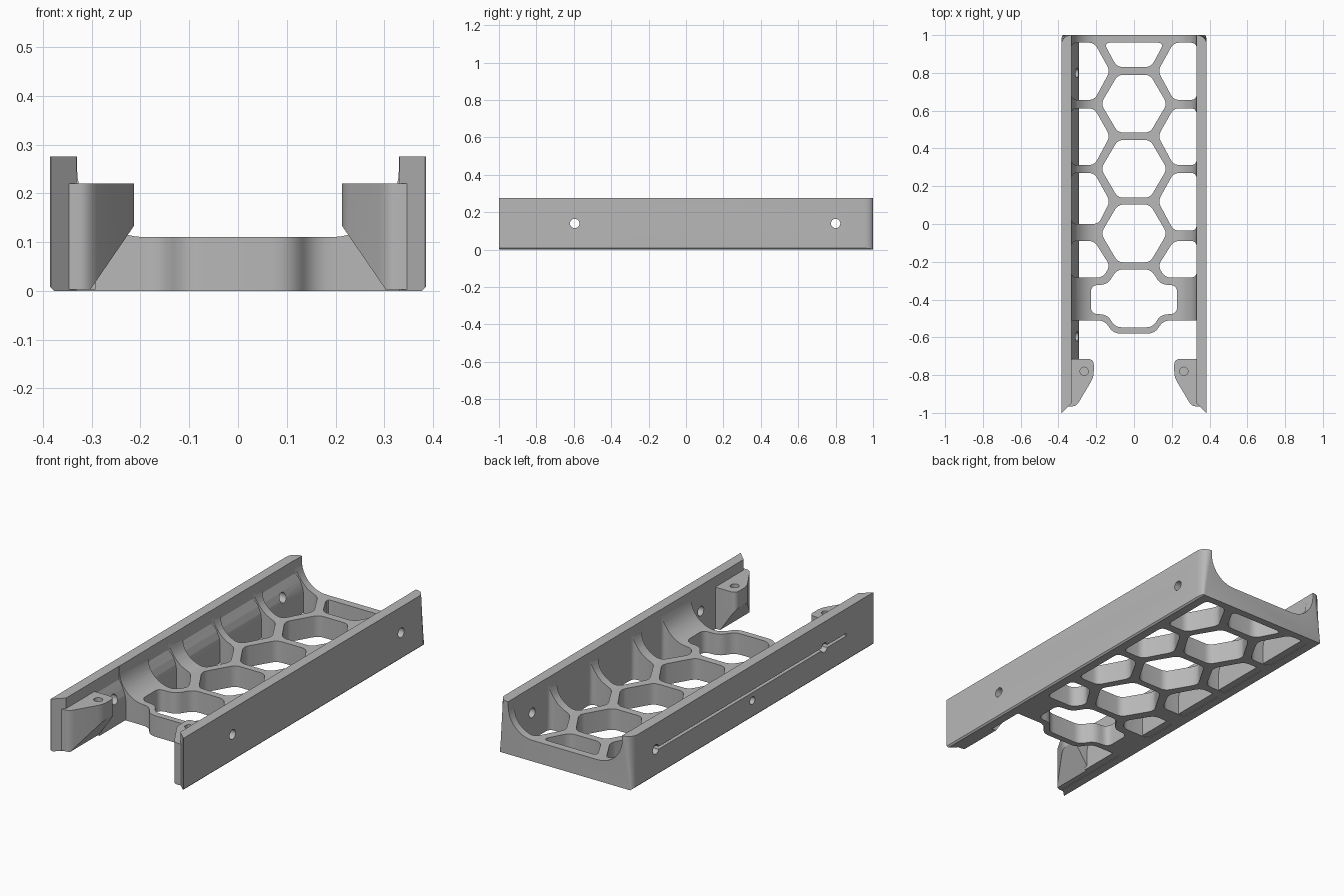
import bpy, bmesh, math
from mathutils import Vector

cube = bpy.data.objects.get("Cube")
if cube:
    bpy.data.objects.remove(cube)

grey = bpy.data.materials.new("plain_grey")
grey.use_nodes = True
COLOUR = (0.48, 0.48, 0.48, 1)
grey.diffuse_color = COLOUR
grey.node_tree.nodes["Principled BSDF"].inputs["Base Color"].default_value = COLOUR


def rounded(points, radius, steps=5):
    """Replace every corner of a 2D outline with a soft curve."""
    out = []
    for i, p in enumerate(points):
        p = Vector(p)
        a, b = Vector(points[i - 1]), Vector(points[(i + 1) % len(points)])
        ra = min(radius, (a - p).length * 0.45)
        rb = min(radius, (b - p).length * 0.45)
        start, end = p + (a - p).normalized() * ra, p + (b - p).normalized() * rb
        for k in range(steps + 1):
            t = k / steps
            out.append(start * (1 - t) ** 2 + p * 2 * t * (1 - t) + end * t * t)
    return out


def mirrored(points):
    return [(-p[0], p[1]) for p in points]


def prism(name, outline, lo, hi, axis="Z", bevel=None):
    """Extrude a 2D outline along one axis between lo and hi."""
    place = {"Z": lambda p, h: (p[0], p[1], h),
             "Y": lambda p, h: (p[0], h, p[1]),
             "X": lambda p, h: (h, p[0], p[1])}[axis]
    bm = bmesh.new()
    low = [bm.verts.new(place(p, lo)) for p in outline]
    high = [bm.verts.new(place(p, hi)) for p in outline]
    bm.faces.new(low)
    bm.faces.new(high[::-1])
    n = len(outline)
    for i in range(n):
        j = (i + 1) % n
        bm.faces.new((low[i], high[i], high[j], low[j]))
    if bevel:
        edges = [e for e in bm.edges if bevel(e)]
        bmesh.ops.bevel(bm, geom=edges, offset=0.05, segments=6,
                        profile=0.5, affect="EDGES")
    bmesh.ops.recalc_face_normals(bm, faces=bm.faces)
    mesh = bpy.data.meshes.new(name)
    bm.to_mesh(mesh)
    bm.free()
    mesh.materials.append(grey)
    obj = bpy.data.objects.new(name, mesh)
    bpy.context.collection.objects.link(obj)
    return obj


def circle(cx, cy, r, n=24):
    return [(cx + r * math.cos(2 * math.pi * i / n),
             cy + r * math.sin(2 * math.pi * i / n)) for i in range(n)]


def cut(target, cutters):
    """Subtract helpers from the target, then remove them."""
    bpy.context.view_layer.objects.active = target
    for c in cutters:
        c.hide_render = True
        mod = target.modifiers.new("cut", "BOOLEAN")
        mod.operation, mod.solver, mod.object = "DIFFERENCE", "EXACT", c
        bpy.ops.object.modifier_apply(modifier=mod.name)
        bpy.data.objects.remove(c)


# Tray: U-shaped section with a concave fillet between floor and walls
W, WALL, TOP, FLOOR = 0.385, 0.33, 0.275, 0.11
half = [(W - 0.008, 0), (W, 0.008), (W, TOP), (WALL, TOP)]
for k in range(13):
    a = math.pi / 2 * k / 12
    half.append((0.19 + 0.14 * math.cos(a), 0.25 - 0.14 * math.sin(a)))
section = half + mirrored(half)[::-1]


def back_corner(e):
    a, b = e.verts
    return all(v.co.y > 0.99 and abs(v.co.x) > W - 0.01 for v in (a, b)) \
        and a.co.x * b.co.x > 0 and abs(a.co.z - b.co.z) > 0.1


tray = prism("tray", section, -1, 1, "Y", back_corner)

# Honeycomb openings down the middle
CUT = WALL + 0.001
openings = [rounded([(-0.16, 0.96), (0.16, 0.96), (0.09, 0.83), (-0.09, 0.83)], 0.035)]
for cy in (0.637, 0.292, -0.05):
    hexagon = [(0.085, 0.153), (0.175, 0), (0.085, -0.153)]
    ring = hexagon + [(-x, y) for x, y in hexagon[::-1]]
    openings.append(rounded([(x, y + cy) for x, y in ring], 0.03))

# Side openings between the ribs
for hi, mid, lo, inner in ((0.96, 0.81, 0.657, 0.21), (0.612, 0.465, 0.312, 0.21),
                           (0.27, 0.12, -0.035, 0.21), (-0.09, -0.222, -0.283, 0.165)):
    side = [(CUT, hi), (0.21, hi), (0.127, mid), (inner, lo), (CUT, lo)]
    openings.append(rounded(side, 0.03))
    if mid == 0.12:                       # the right side has one wider rib
        side = [(CUT, hi), (0.21, hi), (0.127, mid), (0.188, 0), (CUT, 0)]
    openings.append(rounded(mirrored(side), 0.03))

# Wide cradle opening
cradle = [(0.09, -0.24), (0.14, -0.32), (0.228, -0.325), (0.228, -0.475),
          (0.14, -0.48), (0.1, -0.547)]
openings.append(rounded(cradle + mirrored(cradle)[::-1], 0.035))

# Open front between the wall tips
nose = rounded([(0.6, -0.51), (0.155, -0.51), (0.11, -0.58),
                (-0.11, -0.58), (-0.155, -0.51), (-0.6, -0.51)], 0.04)[6:-6]
front = [(-W, -1.1), (-W, -1.002), (-CUT, -0.95), (-CUT, -0.51)]
openings.append(front + nose[::-1] + mirrored(front)[::-1])
cut(tray, [prism("opening", o, -0.1, 0.5) for o in openings])


# Bolt holes through both walls
def bolt_holes():
    return [prism("bolt_hole", circle(y, 0.14, 0.025), -0.5, 0.5, "X") for y in (-0.595, 0.8)]


slot = [(-0.78, 0.132), (0.78, 0.132), (0.78, 0.146), (-0.78, 0.146)]
cut(tray, bolt_holes() + [prism("side_slot", slot, -0.5, -0.35, "X"),
                          prism("cable_hole", circle(0, 0.09, 0.02), -0.5, -0.32, "X")])

# Raised strip along the inside of one wall
strip = [(-0.345, 0.003), (-0.292, 0.003), (-0.292, 0.1), (-0.297, 0.13),
         (-0.31, 0.165), (-0.331, 0.205), (-0.345, 0.205)]
channel = prism("cable_channel", strip, -0.73, 0.97, "Y")
cut(channel, bolt_holes())
parts = [tray, channel]

# Screw blocks at the front, with sloped undersides
for name, s in (("left_screw_block", 1), ("right_screw_block", -1)):
    soft = rounded([(0.345, -0.715), (0.213, -0.715), (0.213, -0.81),
                    (0.305, -0.965), (0.35, -0.965)], 0.03)
    plan = [(0.345, -0.715)] + soft[6:-6] + [(0.355, -0.965)]
    wedge = [(0.306, -0.002), (0.212, 0.135), (0.1, 0.135), (0.1, -0.002)]
    block = prism(name, [(s * x, y) for x, y in plan], 0.003, 0.22)
    cut(block, [prism("slope", [(s * x, z) for x, z in wedge], -1.2, -0.5, "Y"),
                prism("screw_hole", circle(s * 0.264, -0.78, 0.022), 0.14, 0.4)])
    parts.append(block)

# Smooth the curves, keep the edges crisp
bpy.ops.object.select_all(action="DESELECT")
for p in parts:
    p.select_set(True)
bpy.context.view_layer.objects.active = tray
bpy.ops.object.shade_smooth_by_angle(angle=math.radians(30))
